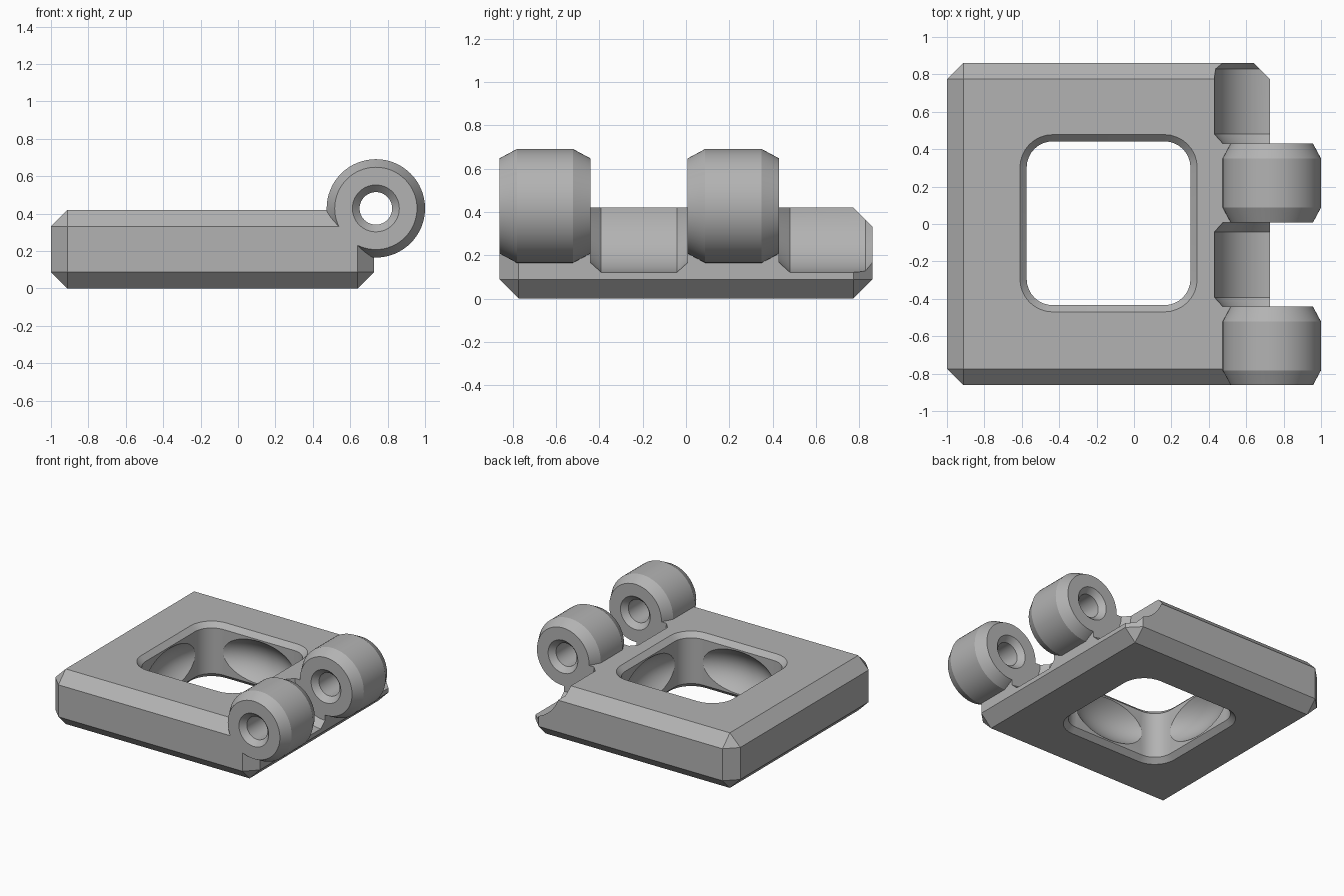
import bpy, bmesh, math

if "Cube" in bpy.data.objects:
    bpy.data.objects.remove(bpy.data.objects["Cube"])

PIN_X, PIN_Z = 0.737, 0.428          # hinge axis
HALF_Y, HEIGHT, BEVEL = 0.862, 0.42, 0.088
SEGS = 64

grey = bpy.data.materials.new("grey")
grey.diffuse_color = (0.45, 0.45, 0.45, 1)
grey.use_nodes = True
grey.node_tree.nodes["Principled BSDF"].inputs["Base Color"].default_value = grey.diffuse_color


def finish(name, bm):
    bmesh.ops.recalc_face_normals(bm, faces=bm.faces[:])
    me = bpy.data.meshes.new(name)
    bm.to_mesh(me)
    bm.free()
    me.materials.append(grey)
    ob = bpy.data.objects.new(name, me)
    bpy.context.collection.objects.link(ob)
    return ob


def stack(name, rings):
    """Closed solid skinned through rings of equal point count."""
    bm = bmesh.new()
    loops = [[bm.verts.new(p) for p in ring] for ring in rings]
    n = len(loops[0])
    for a, b in zip(loops, loops[1:]):
        for i in range(n):
            j = (i + 1) % n
            bm.faces.new((a[i], a[j], b[j], b[i]))
    bm.faces.new(loops[0])
    bm.faces.new(loops[-1])
    return finish(name, bm)


def turned(name, profile):
    """Solid of revolution about the hinge axis from (y, radius) pairs."""
    angles = [2 * math.pi * i / SEGS for i in range(SEGS)]
    return stack(name, [[(PIN_X + r * math.cos(a), y, PIN_Z + r * math.sin(a))
                         for a in angles] for y, r in profile])


def rounded_square(cx, cy, half, radius, z, steps=8):
    pts = []
    for k, (sx, sy) in enumerate(((1, 1), (-1, 1), (-1, -1), (1, -1))):
        for i in range(steps + 1):
            a = math.pi / 2 * (k + i / steps)
            pts.append((cx + sx * (half - radius) + radius * math.cos(a),
                        cy + sy * (half - radius) + radius * math.sin(a), z))
    return pts


def combine(target, other, operation):
    mod = target.modifiers.new(operation, 'BOOLEAN')
    mod.operation, mod.object, mod.solver = operation, other, 'EXACT'
    bpy.context.view_layer.objects.active = target
    bpy.ops.object.modifier_apply(modifier=mod.name)
    bpy.data.objects.remove(other)


# Chamfered plate
bm = bmesh.new()
bmesh.ops.create_cube(bm, size=1)
for v in bm.verts:
    v.co = (-1 if v.co.x < 0 else 0.728, v.co.y * 2 * HALF_Y, HEIGHT if v.co.z > 0 else 0)
bmesh.ops.bevel(bm, geom=bm.edges[:], offset=BEVEL, segments=1, affect='EDGES')
plate = finish("hinge_plate", bm)

# Rounded window with chamfered rims
WX, WY, HALF, RIM = -0.136, 0.004, 0.438, 0.036
levels = ((-0.02, RIM + 0.02), (RIM, 0), (HEIGHT - RIM, 0), (HEIGHT + 0.02, RIM + 0.02))
combine(plate, stack("window_cutter", [rounded_square(WX, WY, HALF + o, 0.14 + o, z)
                                       for z, o in levels]), 'DIFFERENCE')

# Shallow rounded hollows in the window walls
bm = bmesh.new()
bmesh.ops.create_uvsphere(bm, u_segments=64, v_segments=32, radius=1)
for v in bm.verts:
    v.co = (WX + v.co.x * 0.53, WY + v.co.y * 0.53, HEIGHT / 2 + v.co.z * 0.29)
combine(plate, finish("hollow_cutter", bm), 'DIFFERENCE')

# Clearance scoops for the mating knuckles
for y in (-0.442, 0.43):
    combine(plate, turned("clearance_cutter", [(y, 0.262), (y + 0.05, 0.307),
                                               (y + 0.4, 0.307), (y + 0.45, 0.262)]),
            'DIFFERENCE')

# Knuckles with chamfered ends, then their countersunk pin holes
spans = ((-HALF_Y, -0.442), (0.008, 0.43))
for y0, y1 in spans:
    combine(plate, turned("knuckle", [(y0, 0.22), (y0 + 0.08, 0.263),
                                      (y1 - 0.08, 0.263), (y1, 0.22)]), 'UNION')
for y0, y1 in spans:
    combine(plate, turned("pin_cutter", [(y0 - 0.01, 0.135), (y0 + 0.04, 0.087),
                                         (y1 - 0.04, 0.087), (y1 + 0.01, 0.135)]),
            'DIFFERENCE')

# Smooth the round surfaces, keep the chamfers crisp
plate.select_set(True)
bpy.context.view_layer.objects.active = plate
bpy.ops.object.shade_smooth_by_angle(angle=math.radians(20))
